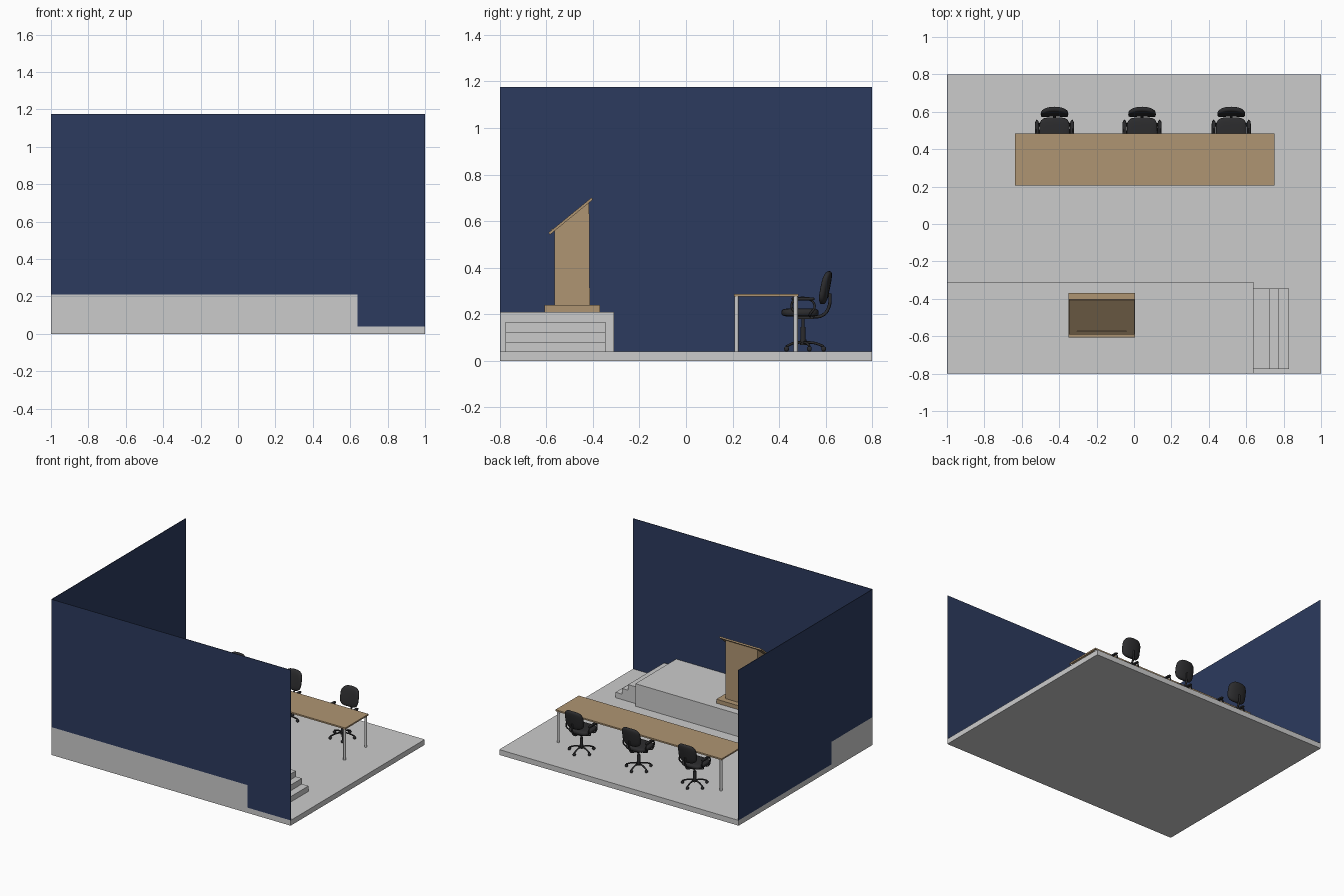
import bpy, bmesh, math
from mathutils import Vector

if "Cube" in bpy.data.objects:
    bpy.data.objects.remove(bpy.data.objects["Cube"])


def material(name, rgb):
    m = bpy.data.materials.new(name)
    m.diffuse_color = (*rgb, 1)
    m.use_nodes = True
    m.node_tree.nodes["Principled BSDF"].inputs["Base Color"].default_value = m.diffuse_color
    return m


NAVY = material("navy", (0.025, 0.043, 0.113))
WOOD = material("wood", (0.43, 0.30, 0.17))
BLACK = material("black", (0.025, 0.025, 0.027))


def finish(name, bm, mat=None, smooth=False):
    bmesh.ops.recalc_face_normals(bm, faces=bm.faces)
    for f in bm.faces:
        f.smooth = smooth
    me = bpy.data.meshes.new(name)
    bm.to_mesh(me)
    bm.free()
    ob = bpy.data.objects.new(name, me)
    bpy.context.collection.objects.link(ob)
    if mat:
        me.materials.append(mat)
    return ob


def box(name, x, y, z, mat=None):
    bm = bmesh.new()
    bmesh.ops.create_cube(bm, size=1)
    for v in bm.verts:
        v.co = [(a + b) / 2 + c * (b - a) for c, (a, b) in zip(v.co, (x, y, z))]
    return finish(name, bm, mat)


def prism(name, profile, place, span, mat=None):
    """Extrude a 2D profile; place(u, v, w) maps it into the model."""
    bm = bmesh.new()
    face = bm.faces.new([bm.verts.new(place(u, v, span[0])) for u, v in profile])
    out = bmesh.ops.extrude_face_region(bm, geom=[face])
    shift = Vector(place(0, 0, span[1])) - Vector(place(0, 0, span[0]))
    bmesh.ops.translate(bm, vec=shift, verts=[e for e in out["geom"] if isinstance(e, bmesh.types.BMVert)])
    return finish(name, bm, mat)


def cylinder(name, loc, r, depth, mat=None, segs=16, r2=None):
    bm = bmesh.new()
    bmesh.ops.create_cone(bm, cap_ends=True, segments=segs, radius1=r,
                          radius2=r if r2 is None else r2, depth=depth)
    bmesh.ops.translate(bm, vec=loc, verts=bm.verts)
    ob = finish(name, bm, mat, True)
    bpy.context.view_layer.objects.active = ob
    ob.select_set(True)
    bpy.ops.object.shade_smooth_by_angle()
    ob.select_set(False)
    return ob


def cushion(name, loc, half, power=0.5, lean=0, bend=0):
    """Rounded pad: a sphere squared off, then leaned and bowed."""
    bm = bmesh.new()
    bmesh.ops.create_uvsphere(bm, u_segments=28, v_segments=16, radius=1)
    for v in bm.verts:
        x, y, z = [math.copysign(abs(c) ** power, c) * h for c, h in zip(v.co, half)]
        v.co = (x, y + lean * z - bend * x * x, z)
    bmesh.ops.translate(bm, vec=loc, verts=bm.verts)
    return finish(name, bm, BLACK, True)


def tube(name, pts, r):
    cu = bpy.data.curves.new(name, "CURVE")
    cu.dimensions = "3D"
    cu.bevel_depth = r
    cu.bevel_resolution = 2
    cu.resolution_u = 5
    cu.use_fill_caps = True
    sp = cu.splines.new("BEZIER")
    sp.bezier_points.add(len(pts) - 1)
    for bp, p in zip(sp.bezier_points, pts):
        bp.co = p
        bp.handle_left_type = bp.handle_right_type = "AUTO"
    cu.materials.append(BLACK)
    ob = bpy.data.objects.new(name, cu)
    bpy.context.collection.objects.link(ob)


# Room: floor slab, platform, and two thin walls cut around the platform
box("floor", (-1, 1), (-0.8, 0.8), (0, 0.04))
box("platform", (-1, 0.64), (-0.8, -0.31), (0.04, 0.21))
TOP = 1.175
prism("front_wall", [(-1, 0.21), (0.64, 0.21), (0.64, 0.04), (1, 0.04), (1, TOP), (-1, TOP)],
      lambda u, v, w: (u, w, v), (-0.8, -0.796), NAVY)
prism("left_wall", [(-0.796, 0.21), (-0.31, 0.21), (-0.31, 0.04), (0.8, 0.04), (0.8, TOP), (-0.796, TOP)],
      lambda u, v, w: (w, u, v), (-1, -0.996), NAVY)

# Steps up to the platform
prism("steps", [(0.64, 0.04), (0.83, 0.04), (0.83, 0.081), (0.775, 0.081), (0.775, 0.124),
                (0.725, 0.124), (0.725, 0.167), (0.64, 0.167)],
      lambda u, v, w: (u, w, v), (-0.775, -0.345))

# Lectern: plinth, body with sloped top, reading board and its ledge
box("lectern_base", (-0.35, 0.005), (-0.607, -0.369), (0.21, 0.24), WOOD)
along_x = lambda u, v, w: (w, u, v)
prism("lectern_body", [(-0.565, 0.24), (-0.413, 0.24), (-0.416, 0.686), (-0.565, 0.558)],
      along_x, (-0.305, -0.04), WOOD)
prism("lectern_board", [(-0.585, 0.541), (-0.4, 0.692), (-0.406, 0.701), (-0.591, 0.55)],
      along_x, (-0.347, 0.002), WOOD)
prism("lectern_ledge", [(-0.577, 0.558), (-0.572, 0.562), (-0.575, 0.568), (-0.58, 0.564)],
      along_x, (-0.305, -0.04), WOOD)

# Long table
box("table_top", (-0.637, 0.752), (0.206, 0.484), (0.276, 0.287), WOOD)
for x in (-0.623, 0.738):
    for y in (0.217, 0.471):
        cylinder("table_leg", (x, y, 0.158), 0.0095, 0.236)


def chair(cx, cy=0.503):
    at = lambda x, y, z: (cx + x, cy + y, z)
    # Five-legged base with casters
    for i in range(5):
        a = math.radians(90 + 72 * i)
        c, s = math.cos(a), math.sin(a)
        tube("chair_foot", [at(0, 0, 0.079), at(c * 0.05, s * 0.05, 0.076), at(c * 0.088, s * 0.088, 0.062)], 0.0055)
        cushion("chair_caster", at(c * 0.088, s * 0.088, 0.051), (0.01, 0.01, 0.011), 0.8)
    cylinder("chair_hub", at(0, 0, 0.079), 0.014, 0.024, BLACK)
    cylinder("chair_column_sleeve", at(0, 0, 0.115), 0.011, 0.06, BLACK)
    cylinder("chair_column", at(0, 0, 0.165), 0.007, 0.06, BLACK)
    box("chair_mount", (cx - 0.03, cx + 0.03), (cy - 0.04, cy + 0.045), (0.18, 0.194), BLACK)
    # Seat, back and the bracket that joins them
    cushion("chair_seat", at(0, -0.013, 0.207), (0.082, 0.08, 0.018))
    cushion("chair_back", at(0, 0.098, 0.314), (0.074, 0.018, 0.071), 0.62, 0.2, 2.5)
    tube("chair_back_bracket", [at(0, 0.03, 0.188), at(0, 0.085, 0.196), at(0, 0.112, 0.235), at(0, 0.115, 0.29)], 0.007)
    # Looped armrests on both sides
    for s in (-1, 1):
        tube("chair_arm_loop", [at(s * 0.06, 0.03, 0.19), at(s * 0.092, 0.03, 0.2), at(s * 0.094, 0.05, 0.235),
                                at(s * 0.094, 0.03, 0.262), at(s * 0.094, -0.035, 0.262),
                                at(s * 0.094, -0.05, 0.235), at(s * 0.092, -0.03, 0.2), at(s * 0.06, -0.03, 0.19)], 0.0048)
        cushion("chair_arm_pad", at(s * 0.094, 0.0, 0.266), (0.011, 0.05, 0.007))


for cx in (-0.425, 0.043, 0.52):
    chair(cx)
